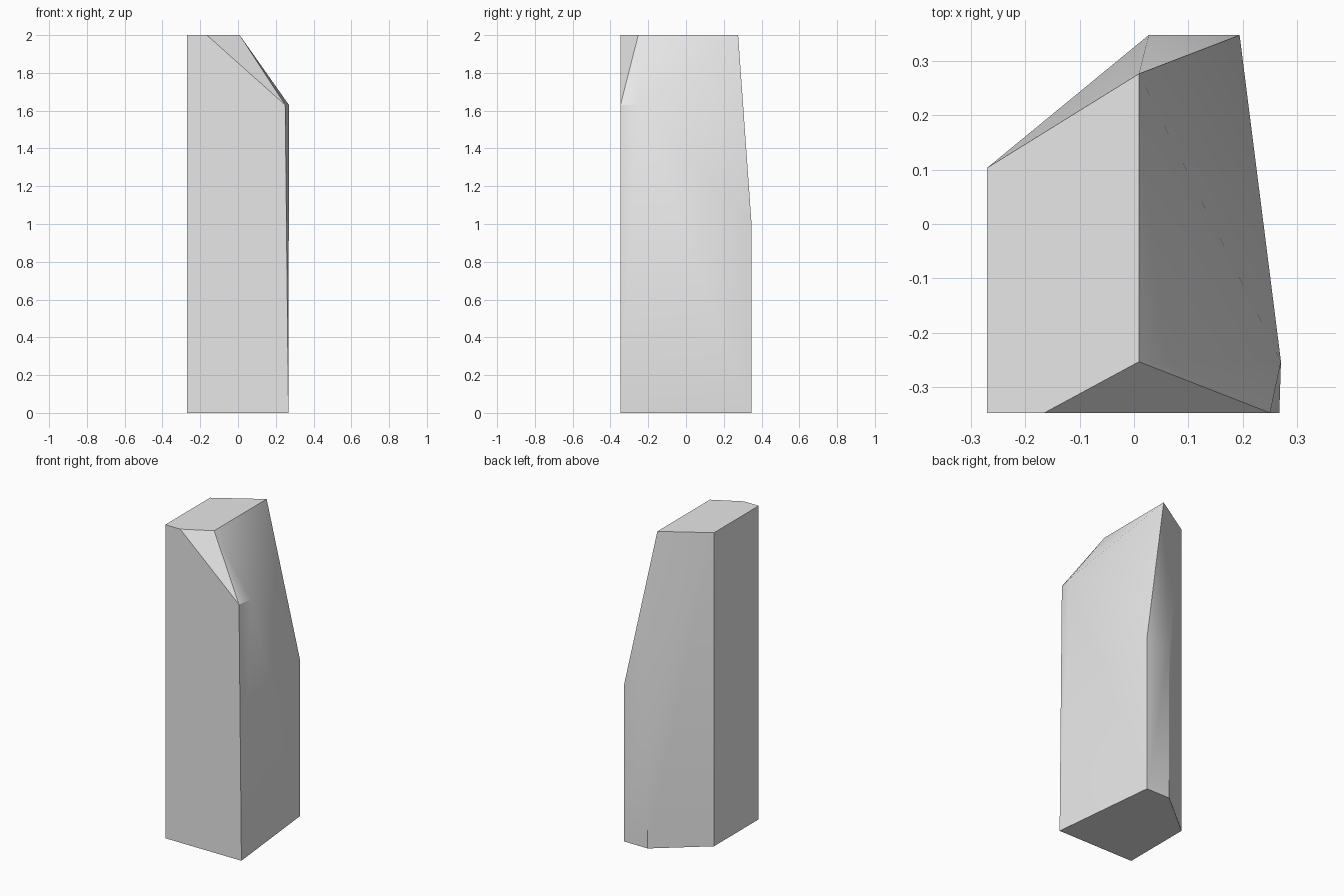
import bpy
import bmesh
import math

cube = bpy.data.objects.get("Cube")
if cube:
    bpy.data.objects.remove(cube, do_unlink=True)

LEFT, FRONT, BACK = -0.27, -0.347, 0.347
TOP, SHOULDER, WAIST = 2.0, 1.63, 1.0

# One plain stone grey
stone = bpy.data.materials.new("stone_grey")
stone.use_nodes = True
grey = (0.8, 0.8, 0.8, 1.0)
stone.diffuse_color = grey
stone.node_tree.nodes["Principled BSDF"].inputs["Base Color"].default_value = grey

# Outline of the pillar at each level, faceted towards the top
left_side = [(LEFT, FRONT), (LEFT, 0.103)]
back_edge = [(0.027, BACK), (0.194, BACK)]
levels = {
    0.0: left_side + back_edge + [(0.267, FRONT)],
    WAIST: back_edge,
    SHOULDER: [(0.25, FRONT), (0.27, -0.253)],
    TOP: left_side + [(0.009, 0.276), (0.009, -0.253), (-0.165, FRONT)],
}

# Wrap a skin around the levels and merge its flat faces
bm = bmesh.new()
for z, outline in levels.items():
    for x, y in outline:
        bm.verts.new((x, y, z))
bmesh.ops.convex_hull(bm, input=bm.verts)
bmesh.ops.dissolve_limit(bm, angle_limit=math.radians(0.3),
                         verts=bm.verts, edges=bm.edges)
bmesh.ops.recalc_face_normals(bm, faces=bm.faces)
mesh = bpy.data.meshes.new("stone_pillar")
bm.to_mesh(mesh)
bm.free()
mesh.materials.append(stone)

pillar = bpy.data.objects.new("stone_pillar", mesh)
bpy.context.collection.objects.link(pillar)

# Soft blending on the shallow facets, crisp main edges
bpy.ops.object.select_all(action="DESELECT")
pillar.select_set(True)
bpy.context.view_layer.objects.active = pillar
bpy.ops.object.shade_smooth_by_angle(angle=math.radians(33))
